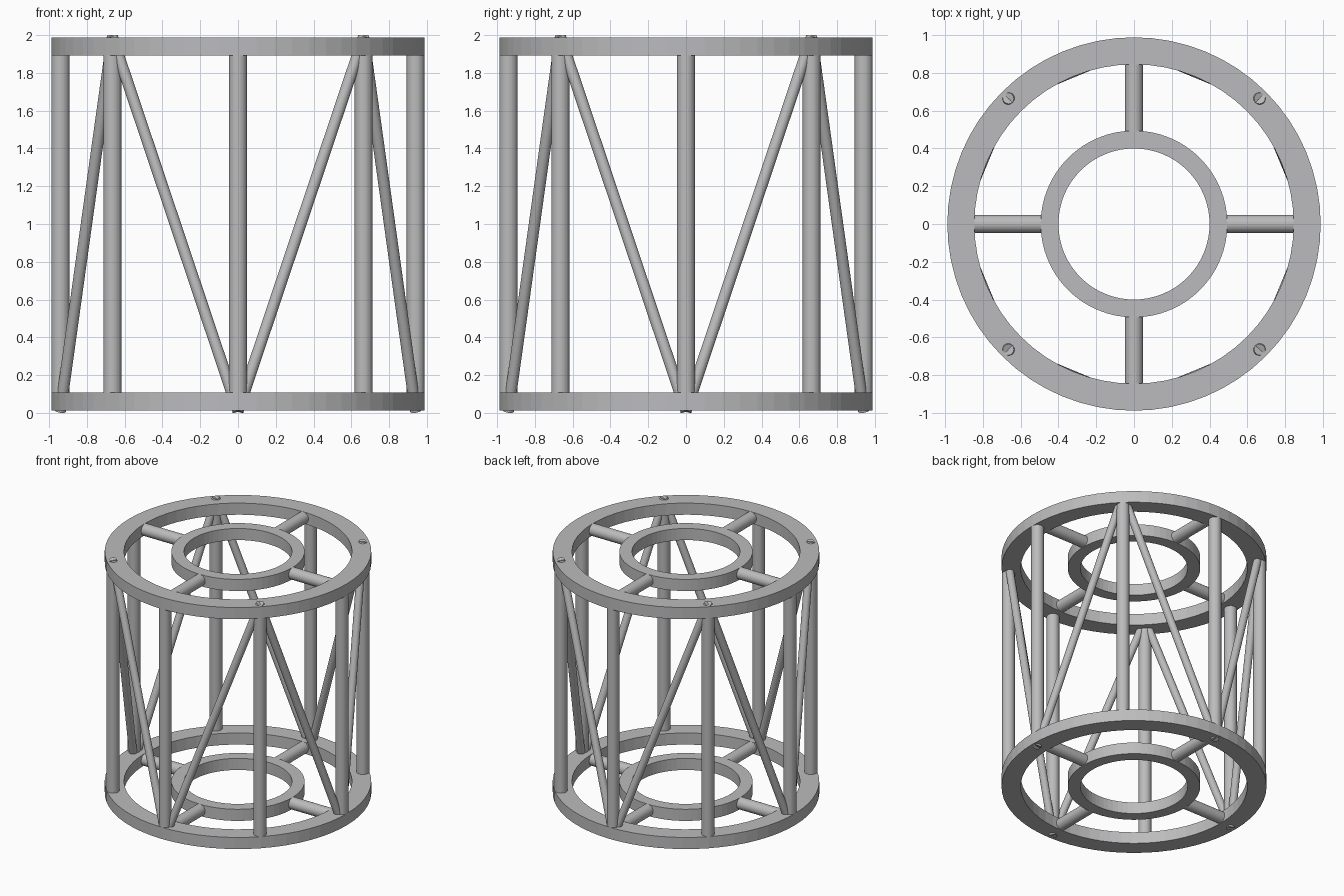
import bpy, bmesh, math
from mathutils import Vector

cube = bpy.data.objects.get("Cube")
if cube:
    bpy.data.objects.remove(cube, do_unlink=True)

# Single grey metal
grey = bpy.data.materials.new("grey_metal")
grey.use_nodes = True
grey.diffuse_color = (0.5, 0.5, 0.51, 1)
grey.node_tree.nodes["Principled BSDF"].inputs["Base Color"].default_value = grey.diffuse_color

RING_H = 0.095        # ring height
LOW, HIGH = 0.06, 1.94  # mid heights of the two ring frames
POST_R, BRACE_R = 0.0475, 0.03
AXIS_R = 0.94         # radius on which the posts stand


def finish(name, bm):
    bmesh.ops.recalc_face_normals(bm, faces=bm.faces)
    mesh = bpy.data.meshes.new(name)
    bm.to_mesh(mesh)
    bm.free()
    mesh.materials.append(grey)
    obj = bpy.data.objects.new(name, mesh)
    bpy.context.collection.objects.link(obj)
    return obj


def ring(name, outer, inner, z, segments=64):
    """Flat band with a rectangular section, spun about the z axis."""
    bm = bmesh.new()
    h = RING_H / 2
    section = [bm.verts.new((r, 0, z + dz)) for r, dz in
               ((inner, -h), (outer, -h), (outer, h), (inner, h))]
    edges = [bm.edges.new((section[i], section[(i + 1) % 4])) for i in range(4)]
    bmesh.ops.spin(bm, geom=section + edges, axis=(0, 0, 1), cent=(0, 0, 0),
                   angle=math.tau, steps=segments, use_merge=True)
    bmesh.ops.remove_doubles(bm, verts=bm.verts, dist=0.0001)
    return finish(name, bm)


def rod(name, start, end, radius, segments=32):
    """Round bar between two points."""
    axis = end - start
    bm = bmesh.new()
    bmesh.ops.create_cone(bm, cap_ends=True, segments=segments, radius1=radius,
                          radius2=radius, depth=axis.length)
    bm.transform(axis.to_track_quat("Z", "Y").to_matrix().to_4x4())
    bmesh.ops.translate(bm, verts=bm.verts, vec=(start + end) / 2)
    return finish(name, bm)


def polar(radius, angle, z):
    return Vector((radius * math.cos(angle), radius * math.sin(angle), z))


# Top and bottom ring frames with four spokes each
for level, z in (("bottom", LOW), ("top", HIGH)):
    ring(f"{level}_outer_ring", 0.988, 0.845, z)
    ring(f"{level}_inner_ring", 0.494, 0.4, z)
    for i in range(4):
        a = i * math.pi / 2
        rod(f"{level}_spoke_{i + 1}", polar(0.45, a, z), polar(0.9, a, z), POST_R)

# Eight upright posts
for i in range(8):
    a = i * math.pi / 4
    rod(f"post_{i + 1}", polar(AXIS_R, a, LOW), polar(AXIS_R, a, HIGH), POST_R)

# Diagonal braces: two from the top of each corner post to its neighbours' feet
for i in range(4):
    a = math.pi / 4 + i * math.pi / 2
    for side, turn in (("a", -1), ("b", 1)):
        rod(f"brace_{i + 1}{side}", polar(AXIS_R, a + turn * math.pi / 4, 0.01),
            polar(AXIS_R, a, 1.99), BRACE_R)
